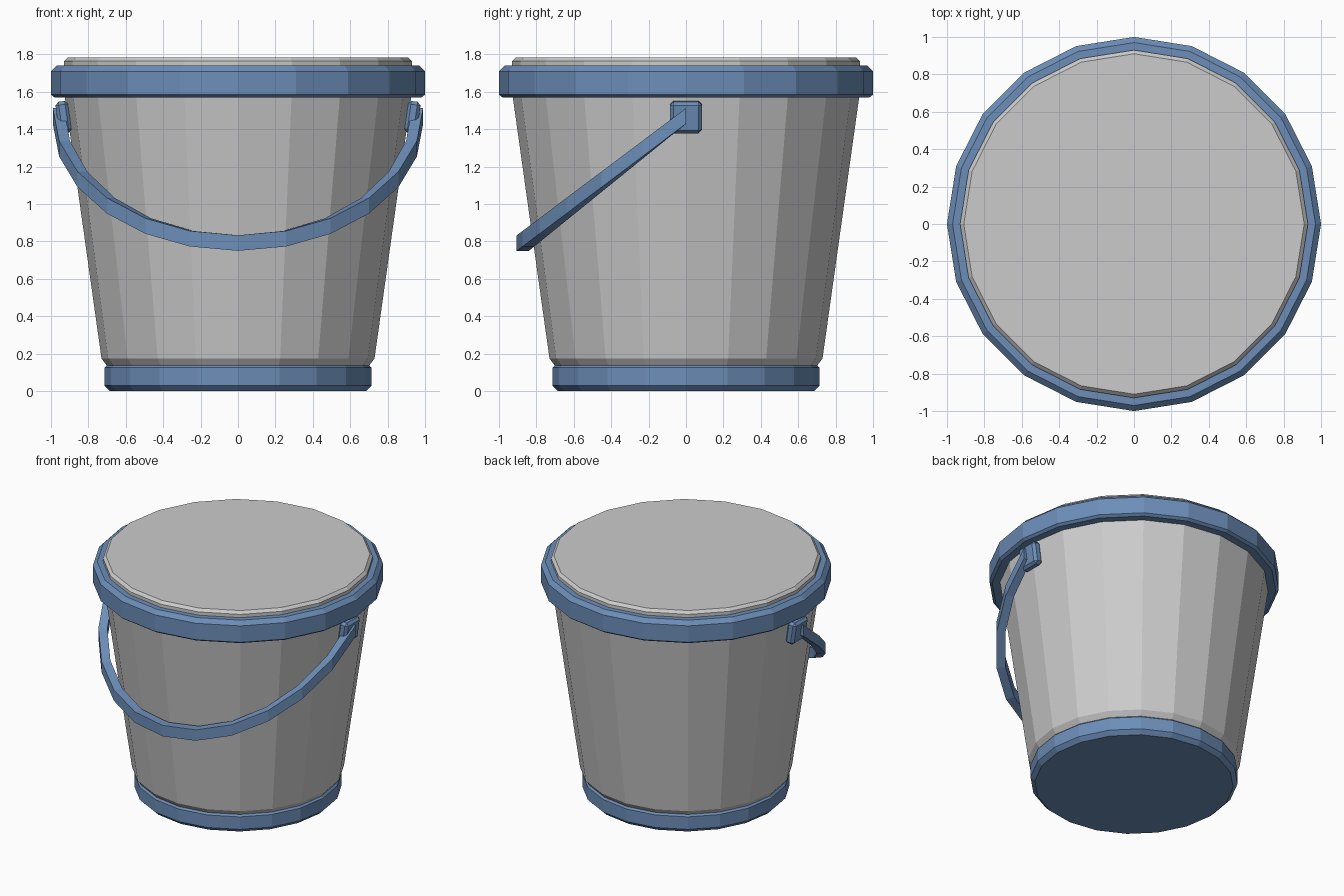
import bpy, bmesh
from math import sin, cos, pi, radians
from mathutils import Matrix

if "Cube" in bpy.data.objects:
    bpy.data.objects.remove(bpy.data.objects["Cube"])

SIDES = 20
blue = bpy.data.materials.new("blue_plastic")
blue.diffuse_color = (0.15, 0.27, 0.48, 1)
blue.use_nodes = True
blue.node_tree.nodes["Principled BSDF"].inputs["Base Color"].default_value = blue.diffuse_color


def finish(bm, name, mat=None):
    bmesh.ops.recalc_face_normals(bm, faces=bm.faces)
    me = bpy.data.meshes.new(name)
    bm.to_mesh(me)
    bm.free()
    ob = bpy.data.objects.new(name, me)
    bpy.context.collection.objects.link(ob)
    if mat:
        me.materials.append(mat)
    return ob


def turned(name, profile, mat=None, closed=False):
    """Revolve (radius, z) points; cap the ends, or join them into a ring."""
    bm = bmesh.new()
    rings = [[bm.verts.new((r * cos(2 * pi * i / SIDES), r * sin(2 * pi * i / SIDES), z))
              for i in range(SIDES)] for r, z in profile]
    pairs = list(zip(rings, rings[1:]))
    if closed:
        pairs.append((rings[-1], rings[0]))
    else:
        bm.faces.new(rings[0])
        bm.faces.new(rings[-1])
    for a, b in pairs:
        for i in range(SIDES):
            j = (i + 1) % SIDES
            bm.faces.new((a[i], a[j], b[j], b[i]))
    return finish(bm, name, mat)


# Tapered bucket body, lid, foot band and rim band
turned("body", [(0.69, 0.10), (0.70, 0.135), (0.73, 0.175), (0.93, 1.60)])
turned("lid", [(0.93, 1.58), (0.93, 1.765), (0.91, 1.785)])
turned("foot_band", [(0.685, 0), (0.715, 0.03), (0.715, 0.125), (0.70, 0.14)], blue)
turned("rim_band", [(0.90, 1.57), (0.98, 1.57), (1.0, 1.585), (1.0, 1.71),
                    (0.97, 1.74), (0.90, 1.74)], blue, closed=True)

# Handle brackets, leaning with the wall
for side, label in ((-1, "left"), (1, "right")):
    bm = bmesh.new()
    bmesh.ops.create_cube(bm, size=1, matrix=Matrix.Diagonal((0.07, 0.17, 0.17, 1)))
    bmesh.ops.bevel(bm, geom=bm.edges[:], offset=0.018, segments=1, affect='EDGES')
    bmesh.ops.transform(bm, verts=bm.verts, matrix=Matrix.Translation((side * 0.932, 0, 1.465))
                        @ Matrix.Rotation(side * radians(8), 4, 'Y'))
    finish(bm, "bracket_" + label, blue)

# Hanging bail handle: half-ring sheared down towards the front
bm = bmesh.new()
loops = []
for k in range(13):
    a = -pi / 2 + k * pi / 12
    z = 1.43 - 0.68 * cos(a)
    section = ((0.99, 0.905, 0), (0.99, 0.905, 0.083), (0.93, 0.84, 0.083), (0.93, 0.84, 0))
    loops.append([bm.verts.new((rx * sin(a), -ry * cos(a), z + dz)) for rx, ry, dz in section])
for a, b in zip(loops, loops[1:]):
    for i in range(4):
        j = (i + 1) % 4
        bm.faces.new((a[i], a[j], b[j], b[i]))
bm.faces.new(loops[0])
bm.faces.new(loops[-1])
finish(bm, "handle", blue)
